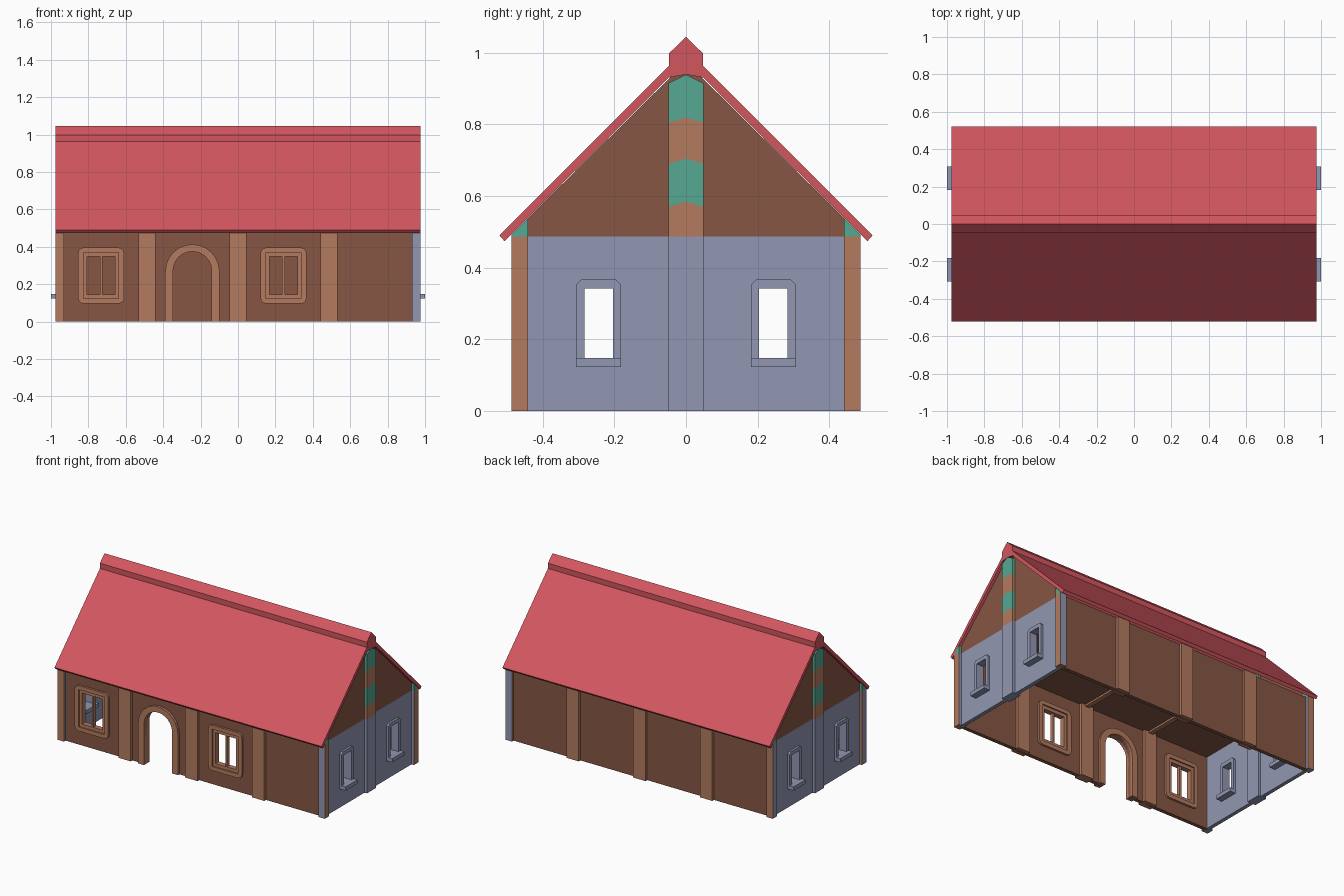
import bpy, bmesh, math
from mathutils import Matrix

if "Cube" in bpy.data.objects:
    bpy.data.objects.remove(bpy.data.objects["Cube"])


def srgb(r, g, b):
    f = lambda c: c / 12.92 if c <= 0.04045 else ((c + 0.055) / 1.055) ** 2.4
    return (f(r / 255), f(g / 255), f(b / 255), 1)


def material(name, rgb):
    m = bpy.data.materials.new(name)
    m.diffuse_color = srgb(*rgb)
    m.use_nodes = True
    m.node_tree.nodes["Principled BSDF"].inputs["Base Color"].default_value = m.diffuse_color
    return m


RED = material("roof red", (210, 86, 95))
TAN = material("light timber", (180, 123, 96))
BROWN = material("dark timber", (134, 86, 68))
BLUE = material("blue grey stone", (145, 151, 178))
TEAL = material("teal trim", (86, 168, 145))

# local (u, v, w): u,v in the wall plane, w along its normal
FRONT = Matrix(((1, 0, 0), (0, 0, -1), (0, 1, 0)))
END = Matrix(((0, 0, 1), (1, 0, 0), (0, 1, 0)))


def plate(name, loops, plane, at, thick, mat):
    """Extruded flat shape; the first loop is the outline, others are holes."""
    cu = bpy.data.curves.new(name, 'CURVE')
    cu.dimensions = '2D'
    cu.fill_mode = 'BOTH'
    cu.extrude = thick / 2
    for pts in loops:
        s = cu.splines.new('POLY')
        s.points.add(len(pts) - 1)
        for p, (u, v) in zip(s.points, pts):
            p.co = (u, v, 0, 1)
        s.use_cyclic_u = True
    tmp = bpy.data.objects.new(name + "_curve", cu)
    bpy.context.collection.objects.link(tmp)
    dg = bpy.context.evaluated_depsgraph_get()
    me = bpy.data.meshes.new_from_object(tmp.evaluated_get(dg))
    bpy.data.objects.remove(tmp)
    bpy.data.curves.remove(cu)
    bm = bmesh.new()
    bm.from_mesh(me)
    bmesh.ops.remove_doubles(bm, verts=bm.verts, dist=1e-5)
    bmesh.ops.transform(bm, matrix=plane.to_4x4(), verts=bm.verts)
    bmesh.ops.translate(bm, vec=(at, 0, 0) if plane is END else (0, at, 0), verts=bm.verts)
    bmesh.ops.recalc_face_normals(bm, faces=bm.faces)
    for f in bm.faces:
        f.smooth = False
        f.material_index = 0
    bm.to_mesh(me)
    bm.free()
    me.materials.clear()
    me.materials.append(mat)
    ob = bpy.data.objects.new(name, me)
    bpy.context.collection.objects.link(ob)
    return ob


def box(name, x0, x1, y0, y1, z0, z1, mat):
    return plate(name, [rect(x0, x1, z0, z1)], FRONT, (y0 + y1) / 2, abs(y1 - y0), mat)


def rect(u0, u1, v0, v1):
    return [(u0, v0), (u1, v0), (u1, v1), (u0, v1)]


def rounded(u0, u1, v0, v1, r, n=3):
    pts = []
    for k, (cu, cv) in enumerate(rect(u0 + r, u1 - r, v0 + r, v1 - r)):
        for i in range(n + 1):
            a = math.pi + (k + i / n) * math.pi / 2
            pts.append((cu + r * math.cos(a), cv + r * math.sin(a)))
    return pts


def arch(c, r, spring, n=12):
    """Open arch line from bottom left over the top to bottom right."""
    top = [(c - r * math.cos(math.pi * i / n), spring + r * math.sin(math.pi * i / n))
           for i in range(n + 1)]
    return [(c - r, 0)] + top + [(c + r, 0)]


X, Y, H = 0.975, 0.4875, 0.4875      # outer half length, half width, wall height
PD, WT = 0.06, 0.025                 # pillar depth, wall thickness
YM, XM = Y - PD / 2, X - PD / 2      # wall centre planes
HW = 0.0455                          # half pillar width

# long walls: front has two windows and a door, back is plain
windows, door = (-0.732, 0.243), -0.244
outline = [(-XM, 0)] + arch(door, 0.103, 0.272) + [(XM, 0), (XM, H), (-XM, H)]
holes = [rect(c - 0.094, c + 0.094, 0.123, 0.37) for c in windows]
plate("front_wall", [outline] + holes, FRONT, -YM, WT, BROWN)
plate("back_wall", [rect(-XM, XM, 0, H)], FRONT, YM, WT, BROWN)

# front windows: outer rounded frame, thinner inner frame, mullion
for c in windows:
    hole = rect(c - 0.094, c + 0.094, 0.123, 0.37)
    plate("front_window_frame", [rounded(c - 0.123, c + 0.123, 0.096, 0.396, 0.03), hole],
          FRONT, -YM, 0.052, TAN)
    plate("front_window_sash", [hole, rect(c - 0.075, c + 0.075, 0.144, 0.348)],
          FRONT, -YM, 0.034, TAN)
    box("front_window_mullion", c - 0.007, c + 0.007, -YM - 0.012, -YM + 0.012, 0.144, 0.348, TAN)

# arched door frame
plate("door_frame", [arch(door, 0.145, 0.268) + arch(door, 0.103, 0.272)[::-1]],
      FRONT, -YM, 0.056, TAN)

# pillars on long walls, ceiling with beams
for px in (-Y, 0, Y):
    for s in (-1, 1):
        box("wall_pillar", px - HW, px + HW, s * YM - PD / 2, s * YM + PD / 2, 0, H, TAN)
    box("ceiling_beam", px - 0.016, px + 0.016, -0.44, 0.44, 0.472, 0.486, TAN)
box("ceiling", -XM, XM, -YM, YM, 0.484, 0.494, BROWN)

# both ends
for s in (-1, 1):
    x = s * XM
    ends = [rect(w * 0.244 - 0.04, w * 0.244 + 0.04, 0.148, 0.342) for w in (-1, 1)]
    plate("end_wall", [rect(-YM, YM, 0, H)] + ends, END, x, WT, BLUE)
    plate("end_pillar", [rect(-0.0487, 0.0487, 0, H)], END, x, PD, BLUE)
    plate("gable_wall", [[(-0.46, H), (0.46, H), (0.46, 0.52), (0, 0.975), (-0.46, 0.52)]],
          END, x, WT, BROWN)
    # end windows with chamfered frame and deep sill
    for w, hole in zip((-1, 1), ends):
        a, b = w * 0.244 - 0.063, w * 0.244 + 0.063
        plate("end_window_frame", [[(a, 0.148), (b, 0.148), (b, 0.352), (b - 0.015, 0.367),
              (a + 0.015, 0.367), (a, 0.352)], hole[:]], END, x, 0.054, BLUE)
        plate("end_window_sill", [rect(a, b, 0.123, 0.148)], END, x, 2 * (1 - XM), BLUE)
    # banded gable post with peaked bands
    levels = (H, 0.57, 0.69, 0.805, 0.915)
    for i in range(4):
        lo, hi = levels[i], levels[i + 1]
        p, q = (0 if i == 0 else 0.015), (0.025 if i == 3 else 0.015)
        plate("gable_post_band", [[(-0.0487, lo), (0, lo + p), (0.0487, lo), (0.0487, hi),
              (0, hi + q), (-0.0487, hi)]], END, x, PD, TEAL if i % 2 else TAN)
    # corner posts: colour by face direction, with small teal tops under the eaves
    for t in (-1, 1):
        ya, yb = t * 0.442, t * Y
        xs = sorted((s * 0.93, s * X))
        post = box("corner_post", xs[0], xs[1], ya, yb, 0, H, TAN)
        post.data.materials.append(BLUE)
        for f in post.data.polygons:
            f.material_index = int((abs(f.normal.y) > 0.5) == (s > 0))
        plate("eave_trim", [[(ya, H), (yb, H), (yb, 0.4925), (ya, 0.537)]],
              END, s * 0.9525, 0.045, TEAL)

# roof with ridge cap
half = [(0.521, 0.49), (0.048, 0.963), (0.048, 0.998), (0, 1.045)]
under = [(-0.507, 0.474), (-0.048, 0.931), (0, 0.94), (0.048, 0.931), (0.507, 0.474)]
profile = half + [(-u, v) for u, v in half[2::-1]] + under
plate("roof", [profile], END, 0, 2 * X, RED)
